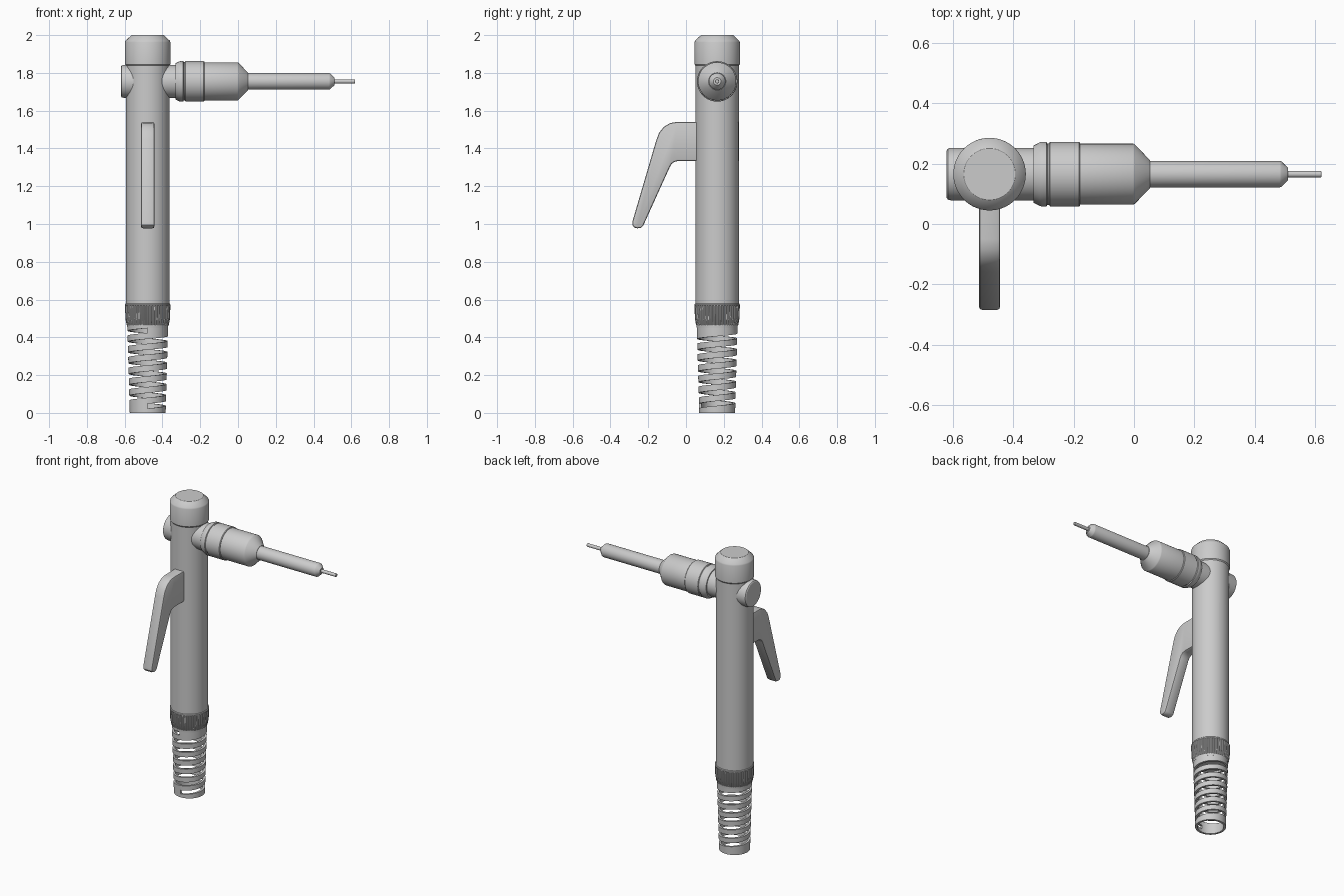
import bpy, bmesh
from math import sin, cos, pi, radians

if "Cube" in bpy.data.objects:
    bpy.data.objects.remove(bpy.data.objects["Cube"])

CX, CY, NZ = -0.478, 0.165, 1.755   # body axis and nozzle height


def finish(name, bm, angle=30):
    bmesh.ops.recalc_face_normals(bm, faces=bm.faces)
    me = bpy.data.meshes.new(name)
    bm.to_mesh(me)
    bm.free()
    ob = bpy.data.objects.new(name, me)
    bpy.context.collection.objects.link(ob)
    bpy.ops.object.select_all(action='DESELECT')
    ob.select_set(True)
    bpy.context.view_layer.objects.active = ob
    bpy.ops.object.shade_smooth_by_angle(angle=radians(angle))
    return ob


def lathe(name, profile, along_x=False, n=64, ribs=0.0):
    """Revolve (radius, position[, ribbed]) points; ribbed rings get grooves."""
    bm = bmesh.new()
    rings = []
    for r, h, *rib in profile:
        ring = []
        for i in range(n):
            a = 2 * pi * i / n
            q = r - (ribs if rib and i % 4 > 1 else 0)
            u, v = q * cos(a), q * sin(a)
            co = (h, CY + u, NZ + v) if along_x else (CX + u, CY + v, h)
            ring.append(bm.verts.new(co))
        rings.append(ring)
    for a, b in zip(rings, rings[1:]):
        for i in range(n):
            j = (i + 1) % n
            bm.faces.new((a[i], a[j], b[j], b[i]))
    bm.faces.new(rings[0])
    bm.faces.new(rings[-1])
    return finish(name, bm)


# Main tube and end cap
lathe("handle_tube", [(0.115, 0.56), (0.115, 1.85)])
lathe("end_cap", [(0.115, 1.838), (0.120, 1.845), (0.120, 1.962),
                  (0.117, 1.970), (0.088, 1.998), (0.085, 2.0)])

# Knurled collar
lathe("knurled_collar", [(0.117, 0.578), (0.120, 0.574), (0.120, 0.568),
                         (0.120, 0.566, 1), (0.118, 0.50, 1), (0.112, 0.466, 1),
                         (0.109, 0.464), (0.108, 0.45)], n=192, ribs=0.004)

# Cross fitting with rear knob, and stepped nozzle
lathe("cross_fitting", [(0.078, -0.62), (0.084, -0.616), (0.087, -0.605),
                        (0.087, -0.32)], True)
lathe("nozzle_ring", [(0.095, -0.332), (0.105, -0.312), (0.107, -0.305),
                      (0.107, -0.29), (0.102, -0.287), (0.102, -0.281),
                      (0.107, -0.278), (0.107, -0.182), (0.104, -0.178)], True)
lathe("nozzle_body", [(0.101, -0.19), (0.101, -0.003), (0.098, 0.003),
                      (0.046, 0.053)], True)
lathe("nozzle_tube", [(0.044, 0.04), (0.044, 0.482), (0.042, 0.488),
                      (0.020, 0.51)], True)
lathe("wire_tip", [(0.011, 0.50), (0.011, 0.617), (0.009, 0.62)], True, 24)

# Trigger lever: side profile extruded across x, passing through the tube
side = [(0.278, 1.540), (-0.05, 1.540), (-0.085, 1.534), (-0.118, 1.514),
        (-0.143, 1.482), (-0.158, 1.442), (-0.284, 1.012), (-0.284, 0.994),
        (-0.273, 0.981), (-0.256, 0.977), (-0.238, 0.980), (-0.227, 0.990),
        (-0.085, 1.303), (-0.076, 1.318), (-0.063, 1.328), (-0.045, 1.333),
        (0.278, 1.333)]
bm = bmesh.new()
face = bm.faces.new([bm.verts.new((CX - 0.035, y, z)) for y, z in side])
ext = bmesh.ops.extrude_face_region(bm, geom=[face])
bmesh.ops.translate(bm, vec=(0.07, 0, 0),
                    verts=[v for v in ext["geom"] if isinstance(v, bmesh.types.BMVert)])
rim = [e for e in bm.edges if abs(e.verts[0].co.x - e.verts[1].co.x) < 1e-5]
bmesh.ops.bevel(bm, geom=rim, offset=0.010, segments=2, profile=0.5, affect='EDGES')
finish("trigger_lever", bm, 35)

# Strain relief: tapered sleeve with a helical slot of seven turns
TURNS, STEPS, TOP, HALF = 7, 48, 0.455, 0.0125


def slot(t):
    return 0.036 + 0.4 * t / TURNS


def sleeve_point(t, z, inset):
    r = 0.095 + 0.013 * z / TOP - inset
    a = 2 * pi * t - pi / 2
    return (CX + r * cos(a), CY + r * sin(a), z)


bm = bmesh.new()
for t0, t1 in ((-1, 0), (0, TURNS - 1), (TURNS - 1, TURNS)):
    count = (t1 - t0) * STEPS
    prev = None
    for i in range(count + 1):
        t = t0 + i / STEPS
        lo = 0.0 if t0 < 0 else slot(t) + HALF
        hi = TOP if t1 == TURNS else slot(t + 1) - HALF
        ring = [bm.verts.new(sleeve_point(t, z, d))
                for z, d in ((lo, 0), (hi, 0), (hi, 0.014), (lo, 0.014))]
        if prev:
            for k in range(4):
                m = (k + 1) % 4
                bm.faces.new((prev[k], prev[m], ring[m], ring[k]))
        if i in (0, count):
            bm.faces.new(ring)
        prev = ring
finish("strain_relief", bm)
